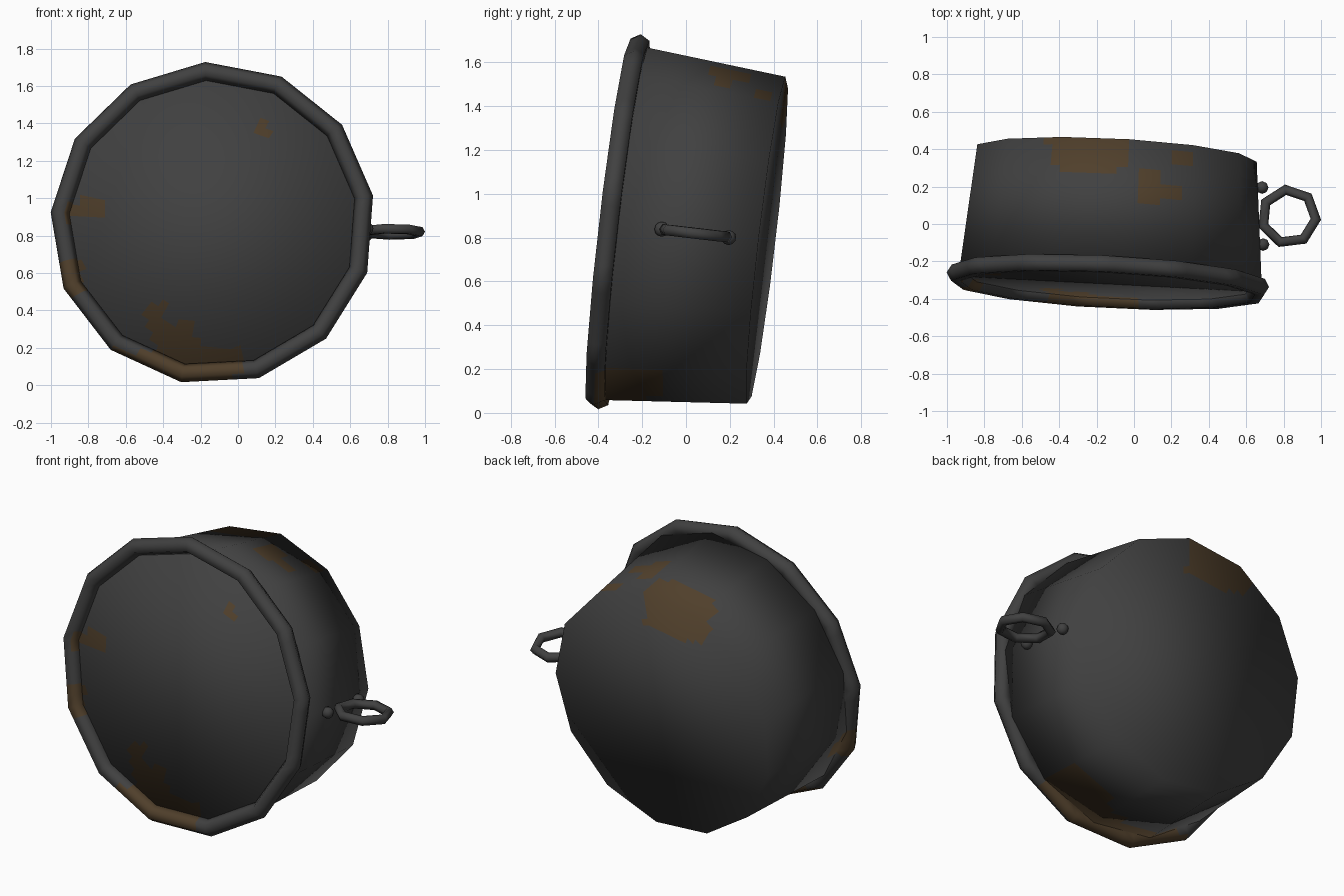
import bpy, math
from mathutils import Vector, Matrix

if "Cube" in bpy.data.objects:
    bpy.data.objects.remove(bpy.data.objects["Cube"])

SIDES = 13
N = Vector((0.052, 1, -0.117)).normalized()      # drum axis, front to back
UP = (Vector((0, 0, 1)) - N * N.z).normalized()
SIDE = N.cross(UP)
FRONT = Vector((-0.135, -0.31, 0.865))           # centre of the front rim
LENGTH = 0.685


def material(name, rgb):
    m = bpy.data.materials.new(name)
    m.diffuse_color = (*rgb, 1)
    m.use_nodes = True
    m.node_tree.nodes["Principled BSDF"].inputs["Base Color"].default_value = m.diffuse_color
    return m


IRON = material("dark iron", (0.052, 0.052, 0.052))
RUST = material("rust brown", (0.080, 0.050, 0.024))

# Rust patches as boxes: centre and half sizes
PATCHES = [
    # front lid
    ((-0.81, -0.28, 0.935), (0.11, 0.10, 0.055)),
    ((0.13, -0.26, 1.38), (0.04, 0.10, 0.04)),
    ((-0.45, -0.36, 0.37), (0.055, 0.10, 0.07)),
    ((-0.34, -0.38, 0.25), (0.12, 0.10, 0.09)),
    ((-0.22, -0.40, 0.14), (0.22, 0.09, 0.07)),
    # top of the wall and over onto the back
    ((-0.24, 0.40, 1.45), (0.22, 0.10, 0.14)),
    ((-0.22, 0.32, 1.55), (0.15, 0.06, 0.12)),
    ((0.08, 0.20, 1.60), (0.07, 0.08, 0.15)),
    ((0.17, 0.16, 1.60), (0.06, 0.04, 0.15)),
    ((0.26, 0.35, 1.50), (0.06, 0.05, 0.15)),
    # under the wall
    ((0.10, -0.30, 0.10), (0.27, 0.10, 0.10)),
    ((0.18, -0.19, 0.10), (0.14, 0.07, 0.10)),
    # rim
    ((-0.35, -0.41, 0.08), (0.34, 0.12, 0.11)),
    ((-0.93, -0.33, 0.56), (0.10, 0.12, 0.09)),
]


def rusty(p):
    return any(all(abs(p[k] - c[k]) < h[k] for k in range(3)) for c, h in PATCHES)


def make(name, verts, faces, normals=None, patches=True):
    me = bpy.data.meshes.new(name)
    me.from_pydata(verts, [], faces)
    me.materials.append(IRON)
    me.materials.append(RUST)
    for p in me.polygons:
        p.use_smooth = True
        if patches and rusty(p.center):
            p.material_index = 1
    me.update()
    if normals:
        me.normals_split_custom_set_from_vertices(normals)
    ob = bpy.data.objects.new(name, me)
    bpy.context.collection.objects.link(ob)
    return ob


def polygon_dirs(sides, cols, start):
    """Points round a regular polygon of radius 1, each side cut in columns."""
    out = []
    for s in range(sides):
        a, b = (Vector((math.sin(t), math.cos(t))) for t in
                (start + math.tau * s / sides, start + math.tau * (s + 1) / sides))
        out += [a.lerp(b, c / cols) for c in range(cols)]
    return out


def ring(name, centre, ax, ay, sides, cols, start, major, minor, section=6, patches=True):
    """Low-poly torus in the plane of ax and ay."""
    az = ax.cross(ay)
    dirs = polygon_dirs(sides, cols, start)
    verts, faces = [], []
    for d in dirs:
        for k in range(section):
            t = math.tau * k / section
            r = major + minor * math.cos(t)
            verts.append(centre + (ax * d.x + ay * d.y) * r + az * minor * math.sin(t))
    n = len(dirs)
    for i in range(n):
        for k in range(section):
            k2, i2 = (k + 1) % section, (i + 1) % n
            faces.append((i * section + k, i * section + k2,
                          i2 * section + k2, i2 * section + k))
    # flip if the winding points inward
    a, b, c = (verts[q] for q in faces[0][:3])
    mid = centre + (ax * dirs[0].x + ay * dirs[0].y) * major
    if (b - a).cross(c - b).dot(a + b - 2 * mid) < 0:
        faces = [f[::-1] for f in faces]
    return make(name, verts, faces, None, patches)


# Drum body: front lid, tapering wall and back, softly shaded throughout
CAP, WALL, COLS = 18, 18, 6
R0, R1 = 0.82, 0.757
rows = [(R0 * i / CAP, 0, i / CAP, -1) for i in range(1, CAP + 1)]
rows += [(R0 + (R1 - R0) * i / WALL, LENGTH * i / WALL, 1, 2 * i / WALL - 1)
         for i in range(1, WALL + 1)]
rows += [(R1 * i / CAP, LENGTH, i / CAP, 1) for i in range(CAP - 1, 0, -1)]
dirs = polygon_dirs(SIDES, COLS, math.radians(5.3))
n = len(dirs)
verts, normals, faces = [], [], []
for r, h, nr, na in rows:
    for d in dirs:
        out = SIDE * d.x + UP * d.y
        verts.append(FRONT + N * h + out * r)
        normals.append((out * nr + N * na).normalized())
for i in range(len(rows) - 1):
    for j in range(n):
        k = (j + 1) % n
        faces.append((i * n + j, i * n + k, (i + 1) * n + k, (i + 1) * n + j))
last = (len(rows) - 1) * n
faces.append(tuple(range(n))[::-1])
faces.append(tuple(range(last, last + n)))
# make the winding agree with the outward normals
a, b, c = (verts[q] for q in faces[CAP * n][:3])
if (b - a).cross(c - b).dot(normals[CAP * n]) < 0:
    faces = [f[::-1] for f in faces]
make("drum_body", verts, faces, normals)

# Rolled rim round the front
ring("front_rim", FRONT, SIDE, UP, SIDES, 6, math.radians(-3), 0.82, 0.05)

# Ring handle on the right side
ring("ring_handle", Vector((0.828, 0.04, 0.82)), SIDE, N, 7, 1,
     math.radians(-10), 0.145, 0.028, patches=False)

# Two studs that hold the handle
for label, pos in (("front", (0.69, -0.11, 0.838)), ("back", (0.685, 0.195, 0.80))):
    bpy.ops.mesh.primitive_uv_sphere_add(segments=8, ring_count=6, radius=0.034, location=pos)
    stud = bpy.context.object
    stud.name = label + "_handle_stud"
    stud.data.materials.append(IRON)
    bpy.ops.object.shade_smooth()
